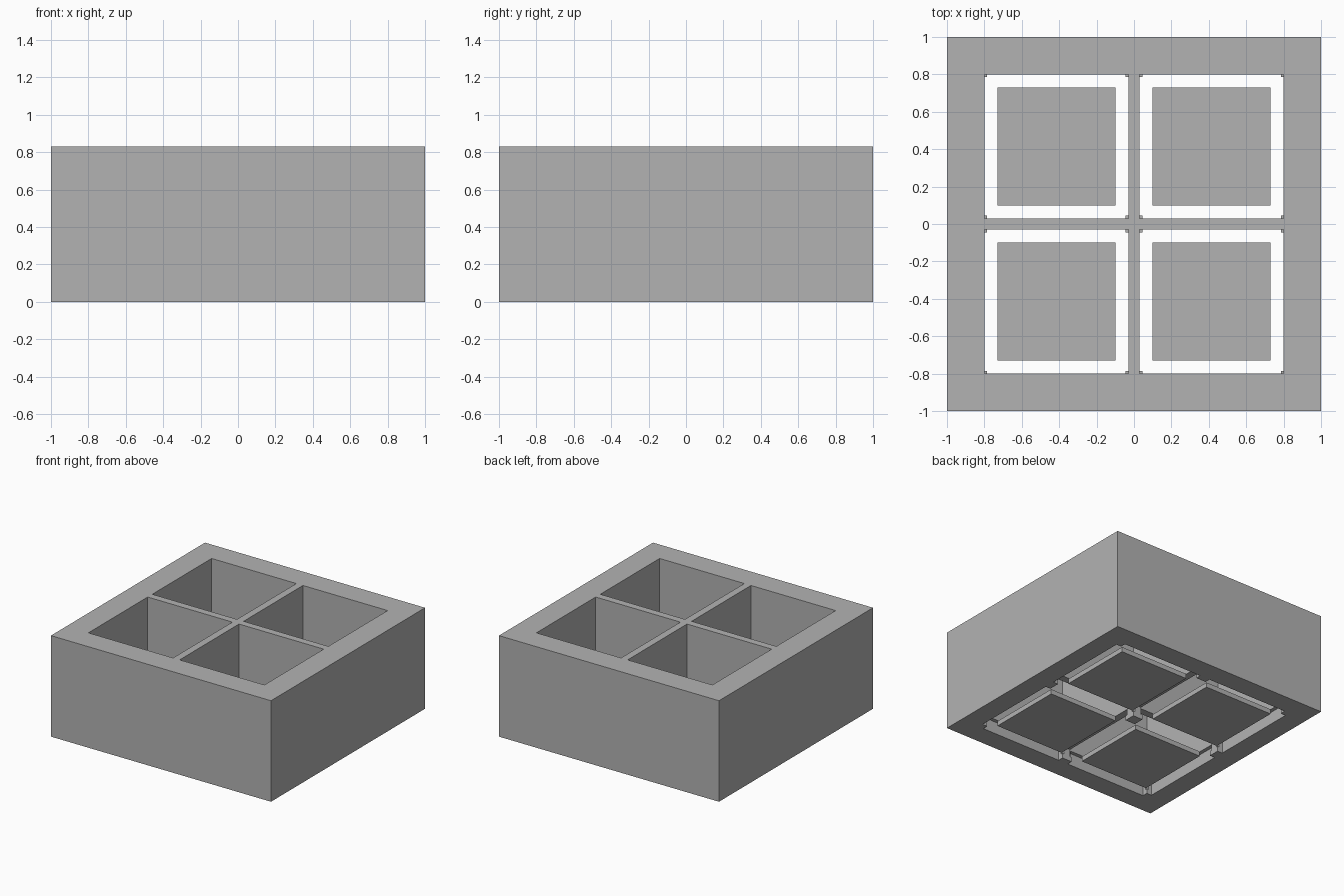
import bpy

if "Cube" in bpy.data.objects:
    bpy.data.objects.remove(bpy.data.objects["Cube"], do_unlink=True)

HEIGHT = 0.83
WALL, DIVIDER = 0.80, 0.03       # inner faces of each compartment
SLOT_LOW, SLOT_HIGH = 0.045, 0.785
RECESS, SLOT_TOP = 0.83, 0.10
FLOOR = 0.04
PLATE_LOW, PLATE_HIGH = 0.10, 0.73

grey = bpy.data.materials.new("plain grey")
grey.use_nodes = True
colour = (0.45, 0.45, 0.45, 1)
grey.diffuse_color = colour
grey.node_tree.nodes["Principled BSDF"].inputs["Base Color"].default_value = colour


def box(name, xs, ys, zs):
    """Box between the given limits on each axis."""
    (x0, x1), (y0, y1), (z0, z1) = (sorted(pair) for pair in (xs, ys, zs))
    verts = [(x, y, z) for x in (x0, x1) for y in (y0, y1) for z in (z0, z1)]
    faces = [(0, 1, 3, 2), (4, 6, 7, 5), (0, 4, 5, 1),
             (2, 3, 7, 6), (0, 2, 6, 4), (1, 5, 7, 3)]
    mesh = bpy.data.meshes.new(name)
    mesh.from_pydata(verts, [], faces)
    mesh.materials.append(grey)
    obj = bpy.data.objects.new(name, mesh)
    bpy.context.collection.objects.link(obj)
    return obj


def cut(target, cutter):
    """Subtract the cutter and discard it."""
    cutter.hide_render = True
    mod = target.modifiers.new("cut", "BOOLEAN")
    mod.operation = "DIFFERENCE"
    mod.solver = "EXACT"
    mod.object = cutter
    bpy.context.view_layer.objects.active = target
    bpy.ops.object.modifier_apply(modifier=mod.name)
    bpy.data.objects.remove(cutter, do_unlink=True)


# Outer block with a two by two grid of compartments
body = box("compartment_block", (-1, 1), (-1, 1), (0, HEIGHT))
for sx in (-1, 1):
    for sy in (-1, 1):
        cut(body, box("shaft_cutter", (sx * DIVIDER, sx * WALL),
                      (sy * DIVIDER, sy * WALL), (FLOOR, 1)))

# Low slots running under the dividers, leaving posts at the corners
for s in (-1, 1):
    across, span = (s * SLOT_LOW, s * SLOT_HIGH), (-RECESS, RECESS)
    cut(body, box("slot_cutter", span, across, (-1, SLOT_TOP)))
    cut(body, box("slot_cutter", across, span, (-1, SLOT_TOP)))

# Loose floor plate in each compartment
for sx, side in ((-1, "right"), (1, "left")):
    for sy, end in ((-1, "front"), (1, "back")):
        box(f"floor_plate_{end}_{side}", (sx * PLATE_LOW, sx * PLATE_HIGH),
            (sy * PLATE_LOW, sy * PLATE_HIGH), (0, FLOOR))
